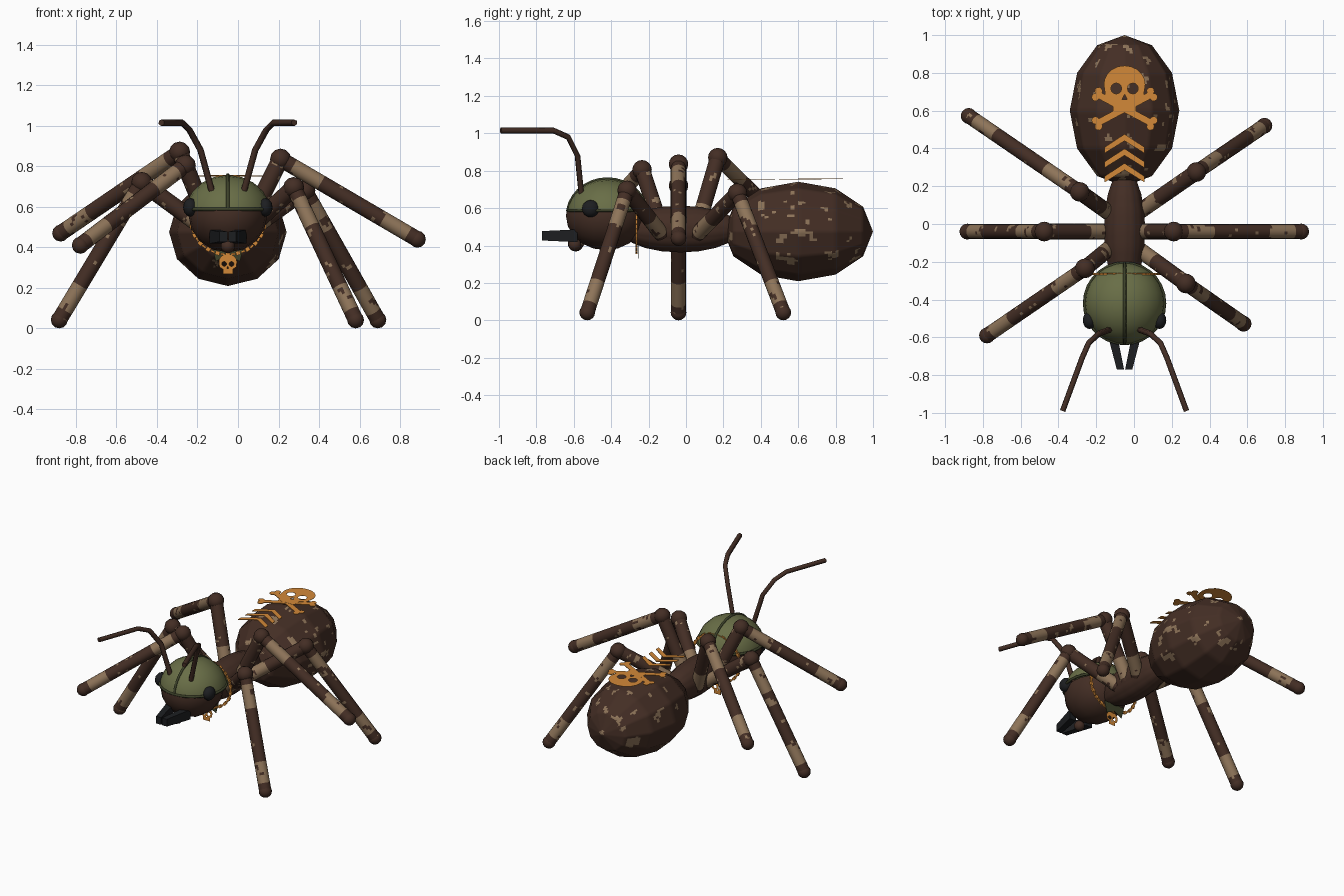
import bpy, bmesh, math
from mathutils import Vector, Matrix, noise

if "Cube" in bpy.data.objects:
    bpy.data.objects.remove(bpy.data.objects["Cube"])

CX = -0.05  # mirror line of the body


def material(name, rgb):
    m = bpy.data.materials.new(name)
    m.diffuse_color = (*rgb, 1)
    m.use_nodes = True
    m.node_tree.nodes["Principled BSDF"].inputs["Base Color"].default_value = m.diffuse_color
    return m


BROWN = material("dark_brown", (0.057, 0.027, 0.018))
TAN = material("tan", (0.27, 0.175, 0.10))
GREEN = material("olive_green", (0.14, 0.155, 0.062))
DARKGREEN = material("dark_olive", (0.045, 0.052, 0.022))
BLACK = material("near_black", (0.012, 0.013, 0.015))
ORANGE = material("orange", (0.65, 0.25, 0.04))


def add(name, mesh, mats, smooth=True):
    for m in mats:
        mesh.materials.append(m)
    if smooth:
        mesh.shade_smooth()
    ob = bpy.data.objects.new(name, mesh)
    bpy.context.collection.objects.link(ob)
    return ob


def from_bm(name, bm, mats, smooth=True):
    bmesh.ops.recalc_face_normals(bm, faces=bm.faces)
    me = bpy.data.meshes.new(name)
    bm.to_mesh(me)
    bm.free()
    return add(name, me, mats, smooth)


def speckle(faces, scale, share):
    # flip the given share of faces to the other colour in irregular patches
    ranked = sorted(faces, key=lambda f: noise.fractal(f.calc_center_median() * scale, 0.8, 2.0, 3))
    for f in ranked[int(len(ranked) * (1 - share)):]:
        f.material_index = 1 - f.material_index


def ellipsoid(name, centre, radii, mat, seg=16, rings=10, above=None, below=None, patches=0, share=0.05):
    # poles lie along y
    bm = bmesh.new()
    bmesh.ops.create_uvsphere(bm, u_segments=seg, v_segments=rings, radius=1)
    bmesh.ops.transform(bm, verts=bm.verts, matrix=Matrix.Translation(centre)
                        @ Matrix.Diagonal((*radii, 1)) @ Matrix.Rotation(math.pi / 2, 4, 'X'))
    for cut, up in ((above, 1), (below, -1)):
        if cut is not None:
            bmesh.ops.bisect_plane(bm, geom=bm.verts[:] + bm.edges[:] + bm.faces[:],
                                   plane_co=(0, 0, cut), plane_no=(0, 0, up), clear_inner=True)
    if patches:
        bmesh.ops.subdivide_edges(bm, edges=bm.edges[:], cuts=patches, use_grid_fill=True)
        speckle([f for f in bm.faces if f.calc_center_median().z > 0.3], 11, share)
    return from_bm(name, bm, [mat, TAN])


def from_curve(name, cu, mat, matrix=Matrix(), smooth=False):
    tmp = bpy.data.objects.new(name + "_curve", cu)
    bpy.context.collection.objects.link(tmp)
    dg = bpy.context.evaluated_depsgraph_get()
    me = bpy.data.meshes.new_from_object(tmp.evaluated_get(dg))
    bpy.data.objects.remove(tmp)
    me.transform(matrix)
    return add(name, me, [mat], smooth)


def spline(cu, pts, closed):
    s = cu.splines.new('POLY')
    s.points.add(len(pts) - 1)
    for p, q in zip(s.points, pts):
        p.co = (*q, 1) if len(q) == 3 else (*q, 0, 1)
    s.use_cyclic_u = closed


def tube(name, pts, r, mat, closed=False):
    cu = bpy.data.curves.new(name, 'CURVE')
    cu.dimensions = '3D'
    cu.bevel_depth, cu.bevel_resolution, cu.use_fill_caps = r, 1, True
    spline(cu, pts, closed)
    return from_curve(name, cu, mat, smooth=True)


def plate(name, loops, mat, matrix):
    # thin flat shape; inner loops become holes
    cu = bpy.data.curves.new(name, 'CURVE')
    cu.dimensions, cu.fill_mode, cu.extrude = '2D', 'BOTH', 0.002
    for l in loops:
        spline(cu, l, True)
    return from_curve(name, cu, mat, matrix)


def ring(x, y, rx, ry, n=12):
    return [(x + rx * math.cos(math.tau * i / n), y + ry * math.sin(math.tau * i / n)) for i in range(n)]


# Body
ellipsoid("abdomen", (CX, 0.6, 0.475), (0.29, 0.4, 0.266), BROWN, 12, 6, patches=9, share=0.07)
ellipsoid("thorax", (CX, -0.03, 0.488), (0.112, 0.32, 0.125), BROWN, 14, 10, patches=2, share=0.02)
ellipsoid("head", (CX, -0.43, 0.56), (0.195, 0.212, 0.185), BROWN, 16, 10, below=0.59)
ellipsoid("mouth", (CX, -0.595, 0.405), (0.035, 0.035, 0.035), BROWN, 10, 6)

# Helmet with rim and centre ridge
ellipsoid("helmet", (CX, -0.42, 0.56), (0.215, 0.216, 0.197), GREEN, 20, 12, above=0.585)
tube("helmet_rim", [(x, y, 0.588) for x, y in ring(CX, -0.42, 0.212, 0.213, 28)], 0.009, DARKGREEN, True)
tube("helmet_ridge", [(CX, -0.42 + 0.215 * math.cos(a), 0.56 + 0.197 * math.sin(a))
                      for a in [0.14 + i * (math.pi - 0.28) / 14 for i in range(15)]], 0.009, DARKGREEN)

# Paired head parts
for side, s in (("left", -1), ("right", 1)):
    ellipsoid(side + "_eye", (CX + s * 0.185, -0.51, 0.597), (0.036, 0.046, 0.046), BLACK, 12, 8)
    tube(side + "_antenna", [(CX + s * x, y, z) for x, y, z in (
        (0.08, -0.56, 0.68), (0.135, -0.58, 0.88), (0.19, -0.63, 0.98),
        (0.225, -0.71, 1.015), (0.328, -0.99, 1.015))], 0.016, BROWN)
    # mandible: tapered box leaning towards the middle
    bm = bmesh.new()
    bmesh.ops.create_cube(bm, size=1)
    for v in bm.verts:
        tip = v.co.y < 0
        v.co = (CX + s * (0.022 if tip else 0.066) + v.co.x * (0.038 if tip else 0.05),
                -0.77 if tip else -0.58, 0.452 + v.co.z * (0.05 if tip else 0.068))
    from_bm(side + "_mandible", bm, [BLACK], False)


# Legs: banded tubes with ball joints
def segment(name, a, b, r, bands):
    a, b = Vector(a), Vector(b)
    bm = bmesh.new()
    n, steps = 16, 44
    rot = (b - a).to_track_quat('Z', 'Y')
    rows = [[bm.verts.new(a.lerp(b, k / steps) + rot @ Vector((r * math.cos(math.tau * i / n),
             r * math.sin(math.tau * i / n), 0))) for i in range(n)] for k in range(steps + 1)]
    for k in range(steps):
        t = (k + 0.5) / steps
        for i in range(n):
            j = (i + 1) % n
            f = bm.faces.new((rows[k][i], rows[k][j], rows[k + 1][j], rows[k + 1][i]))
            f.material_index = int(any(lo < t < hi for lo, hi in bands))
    bm.normal_update()
    speckle(bm.faces[:], 18, 0.05)
    from_bm(name, bm, [BROWN, TAN])


LEGS = {
    "right_front": ((0.02, -0.13), (0.275, -0.315, 0.695), (0.58, -0.528, 0.042)),
    "right_middle": ((0.02, -0.04), (0.21, -0.04, 0.835), (0.885, -0.04, 0.44)),
    "right_back": ((0.02, 0.06), (0.33, 0.275, 0.68), (0.69, 0.52, 0.042)),
    "left_front": ((-0.12, -0.12), (-0.26, -0.235, 0.805), (-0.778, -0.59, 0.41)),
    "left_middle": ((-0.12, -0.04), (-0.475, -0.04, 0.72), (-0.882, -0.04, 0.042)),
    "left_back": ((-0.12, 0.05), (-0.288, 0.17, 0.87), (-0.875, 0.572, 0.47)),
}
for name, (hip, knee, foot) in LEGS.items():
    segment(name + "_upper_leg", (*hip, 0.46), knee, 0.042, [(0.05, 0.36)])
    segment(name + "_lower_leg", knee, foot, 0.039, [(0.09, 0.3), (0.74, 0.94)])
    ellipsoid(name + "_knee", knee, (0.052,) * 3, BROWN, 12, 8)
    ellipsoid(name + "_foot", foot, (0.042,) * 3, BROWN, 12, 8)


# Skull emblem, about 1 unit wide, with eye and nose holes
def skull(name, matrix):
    outline = [(-0.28, -0.62), (-0.28, -0.36), (-0.46, -0.25)]
    outline += [(-0.5 * math.cos(a), 0.02 + 0.45 * math.sin(a)) for a in [i * math.pi / 10 for i in range(11)]]
    outline += [(-x, y) for x, y in outline[2::-1]]
    plate(name, [outline, ring(-0.2, -0.08, 0.13, 0.13), ring(0.2, -0.08, 0.13, 0.13),
                 [(-0.06, -0.34), (0.06, -0.34), (0, -0.22)]], ORANGE, matrix)


skull("back_skull", Matrix.Translation((CX, 0.735, 0.757)) @ Matrix.Scale(0.22, 4))

# Crossbones
for side, s in (("left", -1), ("right", 1)):
    m = Matrix.Translation((CX, 0.61, 0.752)) @ Matrix.Rotation(s * math.radians(28), 4, 'Z')
    plate(side + "_bone", [[(-0.16, -0.018), (0.16, -0.018), (0.16, 0.018), (-0.16, 0.018)]], ORANGE, m)
    for x in (-0.165, 0.165):
        for y in (-0.018, 0.018):
            plate(side + "_bone_knob", [ring(x, y, 0.021, 0.021, 10)], ORANGE, m)

# Rank chevrons
for i in range(3):
    plate("chevron", [[(-0.105, -0.087), (0, -0.022), (0.105, -0.087), (0.105, -0.055), (0, 0.014),
                       (-0.105, -0.055)]], ORANGE, Matrix.Translation((CX, 0.462 - 0.077 * i, 0.754)))

# Necklace links, pendant and scarf tip
bm = bmesh.new()
for i in range(44):
    a = math.tau * i / 44
    p = (CX + 0.18 * math.cos(a), -0.265, 0.525 + 0.16 * math.sin(a))
    bmesh.ops.create_cube(bm, size=1, matrix=Matrix.Translation(p) @ Matrix.Rotation(-a, 4, 'Y')
                          @ Matrix.Diagonal((0.02 if i % 2 else 0.01, 0.012, 0.022, 1)))
from_bm("necklace_chain", bm, [ORANGE], False)
upright = Matrix.Rotation(math.pi / 2, 4, 'X')
skull("pendant_skull", Matrix.Translation((CX, -0.275, 0.325)) @ upright @ Matrix.Scale(0.09, 4))
plate("scarf_tip", [[(-0.08, 0.05), (0.08, 0.05), (0.06, -0.03), (0, 0), (-0.06, -0.03)]], DARKGREEN,
      Matrix.Translation((CX, -0.255, 0.36)) @ upright)
